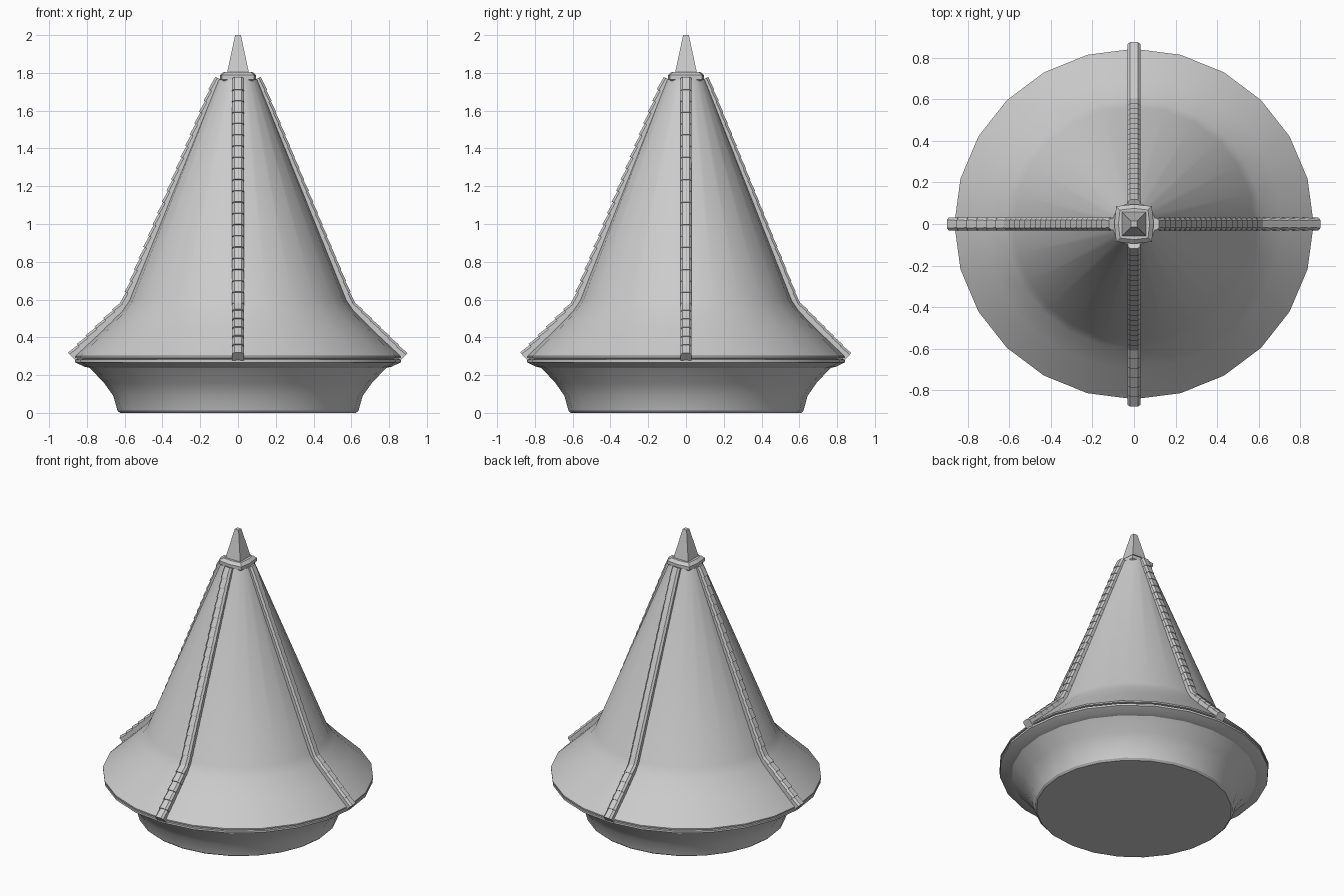
import bpy, bmesh, math
from mathutils import Vector, Matrix

if "Cube" in bpy.data.objects:
    bpy.data.objects.remove(bpy.data.objects["Cube"])

SQUASH = 0.975   # the plan is slightly narrower front to back

stone = bpy.data.materials.new("plain grey")
stone.use_nodes = True
GREY = (0.6, 0.6, 0.6, 1)
stone.diffuse_color = GREY
stone.node_tree.nodes["Principled BSDF"].inputs["Base Color"].default_value = GREY


def finish(name, bm, smooth=None):
    bmesh.ops.recalc_face_normals(bm, faces=bm.faces)
    mesh = bpy.data.meshes.new(name)
    bm.to_mesh(mesh)
    bm.free()
    mesh.materials.append(stone)
    obj = bpy.data.objects.new(name, mesh)
    bpy.context.collection.objects.link(obj)
    if smooth:
        bpy.ops.object.select_all(action='DESELECT')
        obj.select_set(True)
        bpy.context.view_layer.objects.active = obj
        bpy.ops.object.shade_smooth_by_angle(angle=math.radians(smooth))
    return obj


def loft(bm, rings):
    """Skin a closed solid through a list of point rings."""
    loops = [[bm.verts.new(p) for p in ring] for ring in rings]
    n = len(loops[0])
    for a, b in zip(loops, loops[1:]):
        for i in range(n):
            j = (i + 1) % n
            bm.faces.new((a[i], a[j], b[j], b[i]))
    bm.faces.new(loops[0])
    bm.faces.new(loops[-1])


def turned(name, profile, sides=24):
    bm = bmesh.new()
    angles = [math.tau * i / sides for i in range(sides)]
    loft(bm, [[(r * math.cos(a), r * math.sin(a) * SQUASH, z) for a in angles]
              for r, z in profile])
    return finish(name, bm, 30)


# Flared base with its moulded rim
turned("base", [(0.625, 0), (0.638, 0.012), (0.66, 0.09), (0.71, 0.16), (0.785, 0.238),
                (0.815, 0.245), (0.862, 0.268), (0.862, 0.282), (0.84, 0.288)])

# Conical roof with flared eave
turned("roof", [(0.84, 0.286), (0.865, 0.291), (0.865, 0.3), (0.715, 0.44),
                (0.615, 0.54), (0.578, 0.595), (0.105, 1.765)])

# Ridge tiles: overlapping caps running down four sides of the roof
SECTION = [(-0.03, -0.025), (-0.03, 0.012), (-0.018, 0.024),
           (0.018, 0.024), (0.03, 0.012), (0.03, -0.025)]
PATH = [Vector((0.1, 0, 1.765)), Vector((0.592, 0, 0.575)), Vector((0.873, 0, 0.3))]


def ridge(name, angle, lip):
    bm = bmesh.new()
    turn = Matrix.Diagonal((1, SQUASH, 1)) @ Matrix.Rotation(angle, 3, 'Z')
    for start, end, count in ((PATH[0], PATH[1], 20), (PATH[1], PATH[2], 6)):
        along = (end - start).normalized()
        out = Vector((-along.z, 0, along.x))
        step = (end - start) / count

        def ring(point, grow):
            return [turn @ (point + Vector((0, w * (1 + grow * 8), 0))
                            + out * (h + (grow if h > 0 else 0))) for w, h in SECTION]
        for i in range(count):
            top = start + step * i
            loft(bm, [ring(top - along * 0.004, 0), ring(top + step + along * 0.006, lip)])
    return finish(name, bm)


for name, angle, lip in (("front_ridge", -90, 0.01), ("back_ridge", 90, 0.005),
                         ("left_ridge", 0, 0.005), ("right_ridge", 180, 0.009)):
    ridge(name, math.radians(angle), lip)


# Square collar with slightly bowed sides
def bowed_square(half, z):
    corner = half * 0.9
    return [(half if x and not y else corner * x, 0, z) and
            ((half if not y else corner) * x, (half if not x else corner) * y, z)
            for x, y in ((1, 0), (1, 1), (0, 1), (-1, 1), (-1, 0), (-1, -1), (0, -1), (1, -1))]


bm = bmesh.new()
loft(bm, [bowed_square(h, z) for h, z in
          ((0.08, 1.752), (0.095, 1.765), (0.095, 1.788), (0.075, 1.806))])
finish("collar", bm)

# Tapered square spire
bm = bmesh.new()
loft(bm, [[(h * x, h * y, z) for x, y in ((1, 1), (-1, 1), (-1, -1), (1, -1))]
          for h, z in ((0.058, 1.8), (0.015, 2.0))])
finish("spire", bm)
